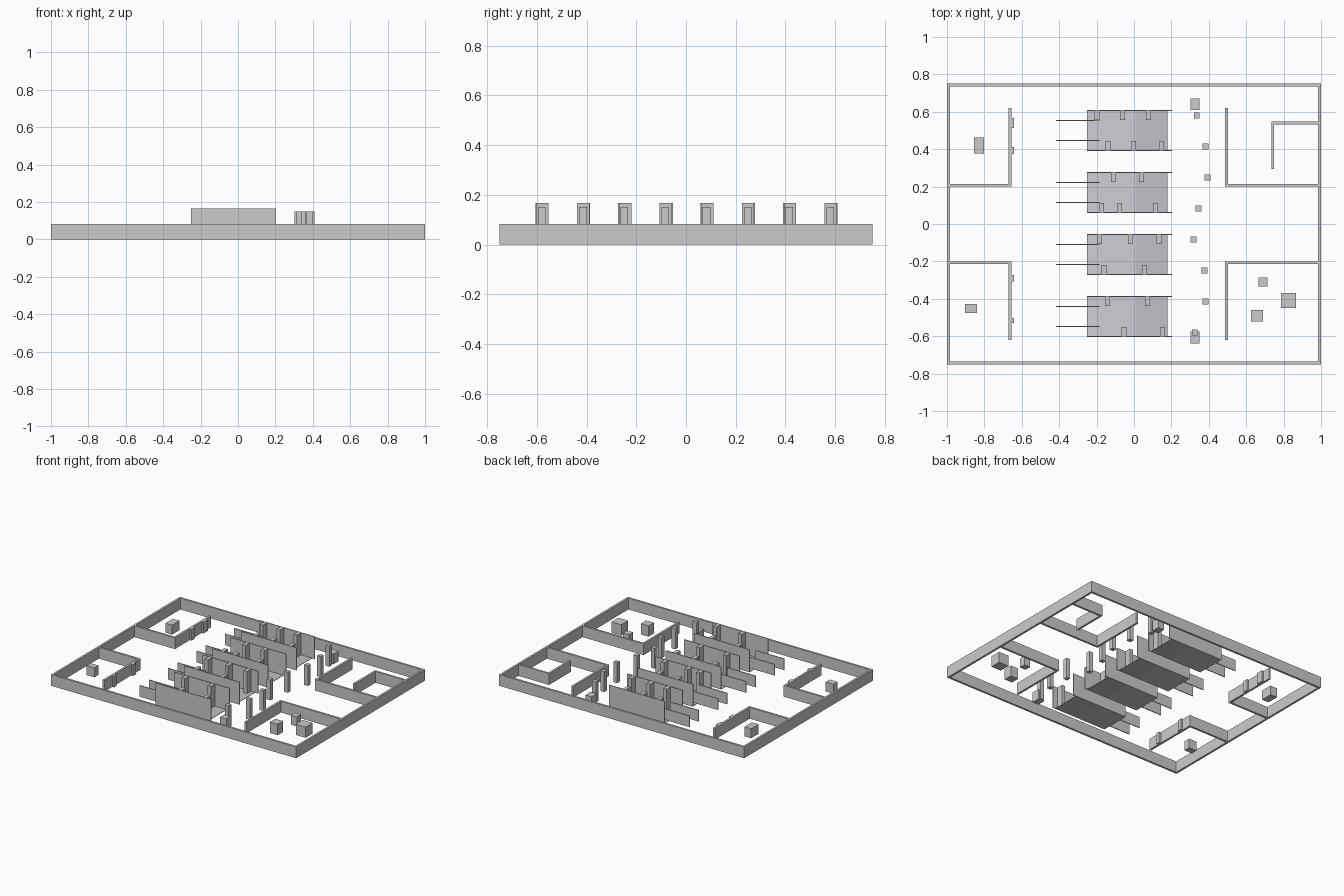
import bpy

WALL_H = 0.083   # outer and room walls
BAY_H = 0.166    # tall bay walls
T = 0.015        # wall thickness


def box(name, x0, x1, y0, y1, h, z=0.0, mat=None):
    bpy.ops.mesh.primitive_cube_add(size=1, location=((x0 + x1) / 2, (y0 + y1) / 2, z + h / 2))
    o = bpy.context.object
    o.name = name
    o.scale = (abs(x1 - x0), abs(y1 - y0), h)
    bpy.ops.object.transform_apply(location=False, rotation=False, scale=True)
    if mat:
        o.data.materials.append(mat)
    return o


def block(name, x, y, w, d, h):
    return box(name, x - w / 2, x + w / 2, y - d / 2, y + d / 2, h)


def colour(name, rgb):
    m = bpy.data.materials.new(name)
    m.diffuse_color = (*rgb, 1)
    return m


floor_light = colour("floor_light", (0.62, 0.62, 0.67))
floor_dark = colour("floor_dark", (0.54, 0.53, 0.57))

# outer walls
for s, side in ((-1, "low"), (1, "high")):
    box("outer_wall_y_" + side, -1, 1, s * 0.75, s * (0.75 - T), WALL_H)
    box("outer_wall_x_" + side, s, s * (1 - T), -0.75 + T, 0.75 - T, WALL_H)

# four corner rooms: one front wall and one side wall each
for s in (-1, 1):
    box("left_room_wall", -0.67, -0.655, s * 0.2, s * 0.62, WALL_H)
    box("left_room_side_wall", -0.985, -0.67, s * 0.2, s * 0.215, WALL_H)
    box("right_room_wall", 0.487, 0.502, s * 0.2, s * 0.62, WALL_H)
    box("right_room_side_wall", 0.502, 0.985, s * 0.2, s * 0.215, WALL_H)

# inner closet in the back right room
box("closet_side_wall", 0.734, 0.985, 0.533, 0.548, WALL_H)
box("closet_front_wall", 0.734, 0.749, 0.295, 0.533, WALL_H)

# small fixtures on the left room walls
for y, d in ((0.54, 0.053), (0.393, 0.037), (-0.291, 0.034), (-0.516, 0.027)):
    block("wall_fixture", -0.648, y, 0.015, d, WALL_H)

# bays: floor, two tall walls, two rails, alternating pilasters
bays = [
    (0.500, (-0.198, -0.061, 0.078), (-0.139, -0.003, 0.147)),
    (0.168, (-0.110, 0.040), (-0.174, -0.078, 0.115)),
    (-0.163, (-0.184, -0.019, 0.134), (-0.160, 0.056)),
    (-0.495, (-0.142, 0.072), (-0.053, 0.152)),
]
for cy, upper, lower in bays:
    box("bay_floor_front", -0.25, 0.01, cy - 0.107, cy + 0.107, 0.003, 0, floor_light)
    box("bay_floor_back", 0.01, 0.18, cy - 0.107, cy + 0.107, 0.003, 0, floor_dark)
    for s, xs in ((1, upper), (-1, lower)):
        box("bay_wall", -0.25, 0.203, cy + s * 0.104, cy + s * 0.110, BAY_H)
        box("bay_rail", -0.417, -0.185, cy + s * 0.051, cy + s * 0.057, WALL_H)
        for x in xs:
            box("bay_pilaster", x - 0.0135, x + 0.0135, cy + s * 0.057, cy + s * 0.106, BAY_H)

# row of posts, slightly staggered
post_x = (0.325, 0.382, 0.377, 0.318, 0.345, 0.393, 0.382, 0.335)
for i, x in enumerate(post_x):
    block("post", x, -0.58 + i * 0.1657, 0.031, 0.031, 0.15)

# low crates at the ends of the post row
for y in (0.64, -0.607):
    block("end_crate", 0.326, y, 0.05, 0.062, 0.075)

# furniture blocks in the rooms
for x, y, w, d, h in ((-0.829, 0.42, 0.055, 0.087, 0.07), (-0.872, -0.452, 0.064, 0.047, 0.07),
                      (0.69, -0.31, 0.048, 0.048, 0.07), (0.826, -0.409, 0.08, 0.08, 0.08),
                      (0.658, -0.49, 0.063, 0.063, 0.08)):
    block("room_block", x, y, w, d, h)
